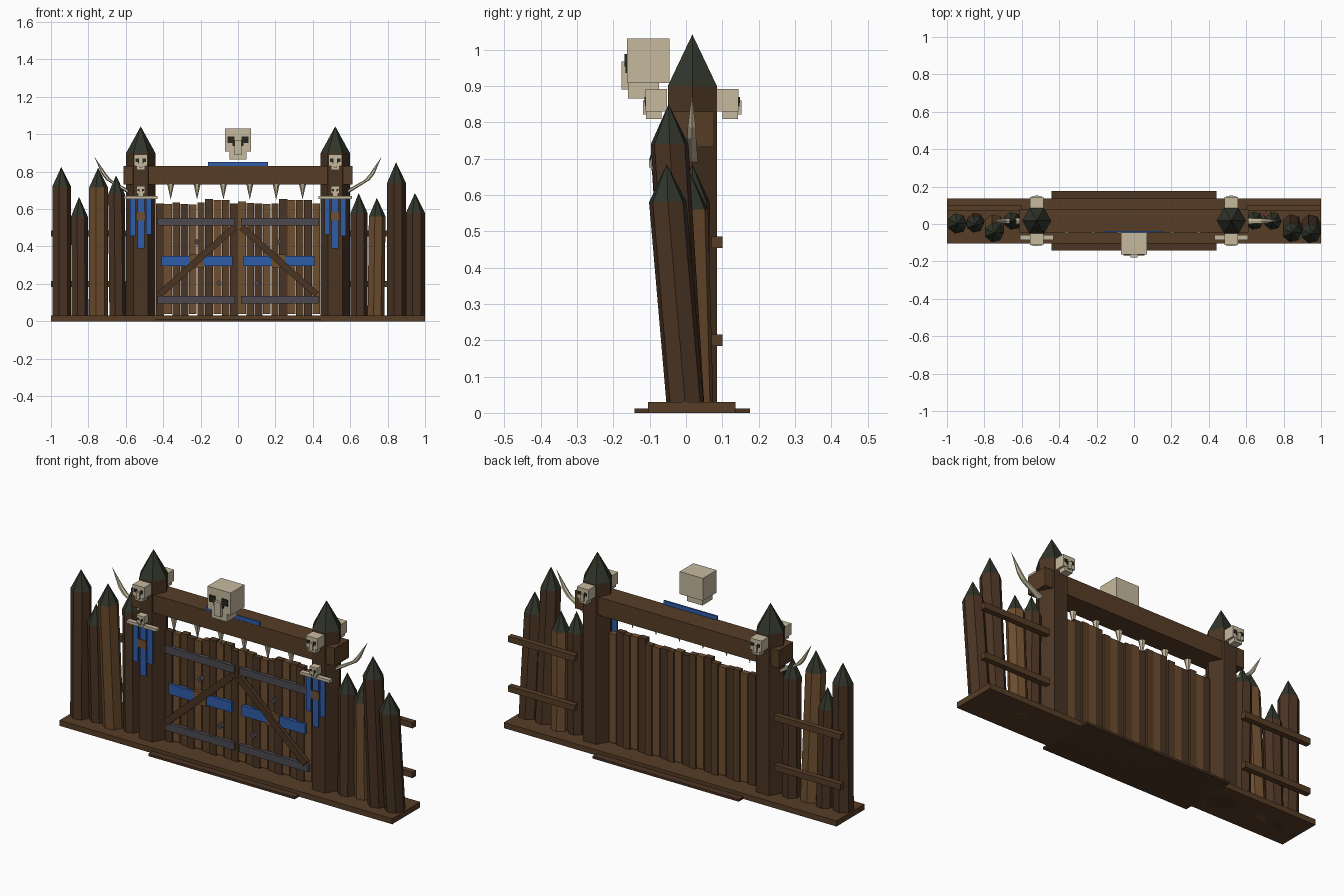
import bpy, bmesh, math, random
from mathutils import Matrix, Vector

if "Cube" in bpy.data.objects:
    bpy.data.objects.remove(bpy.data.objects["Cube"])
random.seed(4)


def material(name, hexcode):
    lin = []
    for i in (0, 2, 4):
        c = int(hexcode[i:i + 2], 16) / 255
        lin.append(c / 12.92 if c <= 0.04045 else ((c + 0.055) / 1.055) ** 2.4)
    m = bpy.data.materials.new(name)
    m.diffuse_color = (*lin, 1)
    m.use_nodes = True
    m.node_tree.nodes["Principled BSDF"].inputs["Base Color"].default_value = m.diffuse_color
    return m


DARK = material("dark wood", "4a3423")
MID = material("brown wood", "573d26")
LIGHT = material("light wood", "6e4e2f")
TIP = material("charred green tip", "30352a")
BONE = material("bone", "c6ba9e")
BLUE = material("blue cloth", "2f5ca8")
IRON = material("iron", "4c4a50")
BLACK = material("eye socket", "26261f")


def finish(name, bm, mats):
    bmesh.ops.recalc_face_normals(bm, faces=bm.faces)
    me = bpy.data.meshes.new(name)
    bm.to_mesh(me)
    bm.free()
    for m in mats:
        me.materials.append(m)
    ob = bpy.data.objects.new(name, me)
    bpy.context.collection.objects.link(ob)
    return ob


def box(name, x, y, z, mat, rot=0):
    """Box from (min, max) ranges, optionally turned about the y axis."""
    bm = bmesh.new()
    c = Vector(((x[0] + x[1]) / 2, (y[0] + y[1]) / 2, (z[0] + z[1]) / 2))
    M = (Matrix.Translation(c) @ Matrix.Rotation(rot, 4, 'Y')
         @ Matrix.Diagonal((x[1] - x[0], y[1] - y[0], z[1] - z[0], 1)))
    bmesh.ops.create_cube(bm, size=1, matrix=M)
    return finish(name, bm, [mat])


def loft(name, rings, n, mats, tip_from=99):
    """Horizontal rings (x, y, z, r); segments from tip_from on use mats[1]."""
    bm = bmesh.new()
    loops = []
    for x, y, z, r in rings:
        if r == 0:
            loops.append([bm.verts.new((x, y, z))])
        else:
            loops.append([bm.verts.new((x + r * math.cos(math.tau * i / n),
                                        y + r * math.sin(math.tau * i / n), z)) for i in range(n)])
    for k, (a, b) in enumerate(zip(loops, loops[1:])):
        for i in range(n):
            j = (i + 1) % n
            if len(b) == 1:
                f = bm.faces.new((a[i], a[j], b[0]))
            elif len(a) == 1:
                f = bm.faces.new((a[0], b[j], b[i]))
            else:
                f = bm.faces.new((a[i], a[j], b[j], b[i]))
            f.material_index = 1 if k >= tip_from else 0
    for l in (loops[0], loops[-1]):
        if len(l) > 1:
            bm.faces.new(l)
    return finish(name, bm, mats)


def skull(name, x, yback, z, s, d=-1):
    """Blocky skull; yback is its rear plane, z its cranium bottom, d the facing."""
    def part(label, xr, yr, zr, mat):
        ys = sorted((yback + d * yr[0] * s, yback + d * yr[1] * s))
        box(name + label, (x + xr[0] * s, x + xr[1] * s), ys, (z + zr[0] * s, z + zr[1] * s), mat)
    part("_cranium", (-.07, .07), (0, .118), (0, .122), BONE)
    part("_jaw", (-.046, .046), (.03, .115), (-.043, 0), BONE)
    part("_muzzle", (-.02, .02), (.11, .133), (-.018, .06), BONE)
    for e in (-1, 1):
        part("_eye", sorted((e * .02, e * .055)), (.115, .124), (.045, .08), BLACK)
        part("_nostril", sorted((e * .02, e * .03)), (.115, .122), (.028, .045), BLACK)


# ground sill
box("base_sill", (-1, 1), (-.104, .136), (0, .03), MID)
box("threshold", (-.44, .44), (-.142, .176), (0, .012), DARK)

# gate posts, with tusks, skulls and banners
for s, side in ((-1, "left"), (1, "right")):
    X = .52 * s
    loft(side + "_post", [(X, .0175, 0, .078), (X, .0175, .9, .078), (X, .0175, 1.042, 0)],
         6, [DARK, TIP], 1)
    skull(side + "_front_skull", X, -.052, .83, .5)
    skull(side + "_back_skull", X, .086, .83, .5, 1)
    loft(side + "_tusk", [(s * .58, .016, .69, .02), (s * .69, .016, .755, .014),
                          (s * .715, .016, .785, .013), (s * .768, .016, .88, 0)], 6, [BONE])
    box(side + "_banner_bar", (X - .09, X + .09), (-.085, -.06), (.655, .67), BONE)
    skull(side + "_bar_skull", X, -.058, .682, .33)
    for off, w, low in ((-.042, .03, .455), (.002, .036, .39), (.043, .031, .465)):
        c = X + off * -s
        box(side + "_banner_strip", (c - w / 2, c + w / 2), (-.076, -.068), (low, .655), BLUE)
    box(side + "_banner_patch", (X - .025, X + .025), (-.081, -.075), (.54, .585), LIGHT)

    # rear rails behind the stakes
    for z in (.2, .47):
        box(side + "_rail", sorted((s * .6, s * 1.0)), (.07, .1), (z - .016, z + .016), MID)

    # gate leaf fittings
    lo, hi = sorted((s * .015, s * .43))
    for z in (.115, .533):
        box(side + "_iron_band", (lo, hi), (-.013, .01), (z - .02, z + .02), IRON)
    lo, hi = sorted((s * .03, s * .41))
    box(side + "_blue_band", (lo, hi), (-.011, .01), (.295, .35), BLUE)
    box(side + "_band_patch", (s * .22 - .037, s * .22 + .037), (-.015, .005), (.288, .357), LIGHT)
    box(side + "_brace", (s * .22 - .27, s * .22 + .27), (-.027, -.005), (.305, .34), DARK,
        s * math.radians(42))
    for x, z in ((.22, .425), (.1, .205)):
        box(side + "_stud", (s * x - .011, s * x + .011), (-.016, .01), (z - .011, z + .011),
            IRON, math.pi / 4)

# lintel, cloth, great skull and hanging teeth
box("lintel", (-.612, .612), (-.046, .077), (.732, .83), MID)
box("lintel_cloth", (-.16, .16), (-.045, -.037), (.82, .852), BLUE)
skull("great_skull", 0, -.045, .908, 1)
for i in range(6):
    x = -.36 + i * .141
    loft("lintel_tooth", [(x, -.034, .735, .019), (x, -.034, .65, 0)], 6, [BONE])

# gate planks
N = 20
pitch = .88 / N
for i in range(N):
    x = -.44 + (i + .5) * pitch
    k = i % 3
    raised = .038 if k == 1 else .03
    dy = (0, .004, .008)[k]
    w = (.0215, .021, .0195)[k]
    box("gate_plank", (x - w, x + w), (dy, .032 + dy),
        (raised, .635 + random.uniform(-.012, .02)), (DARK, LIGHT, MID)[k])

# palisade stakes: x bottom, x top, y bottom, y top, radius, shoulder z, tip z, colour
stakes = [
    (-.945, -.945, .0, .005, .053, .72, .825, DARK),
    (-.847, -.85, .015, .0, .047, .56, .665, DARK),
    (-.748, -.748, .0, -.045, .053, .715, .82, LIGHT),
    (-.645, -.652, .015, .018, .047, .68, .78, DARK),
    (.645, .645, .015, .02, .047, .58, .685, DARK),
    (.735, .742, .03, .015, .047, .56, .66, LIGHT),
    (.845, .845, .0, -.045, .053, .74, .85, DARK),
    (.946, .946, .0, -.05, .053, .58, .685, DARK),
]
for xb, xt, yb, yt, r, zs, zt, mat in stakes:
    loft("stake", [(xb, yb, 0, r), (xt, yt, zs, r), (xt, yt - .003, zt, 0)], 7, [mat, TIP], 1)
